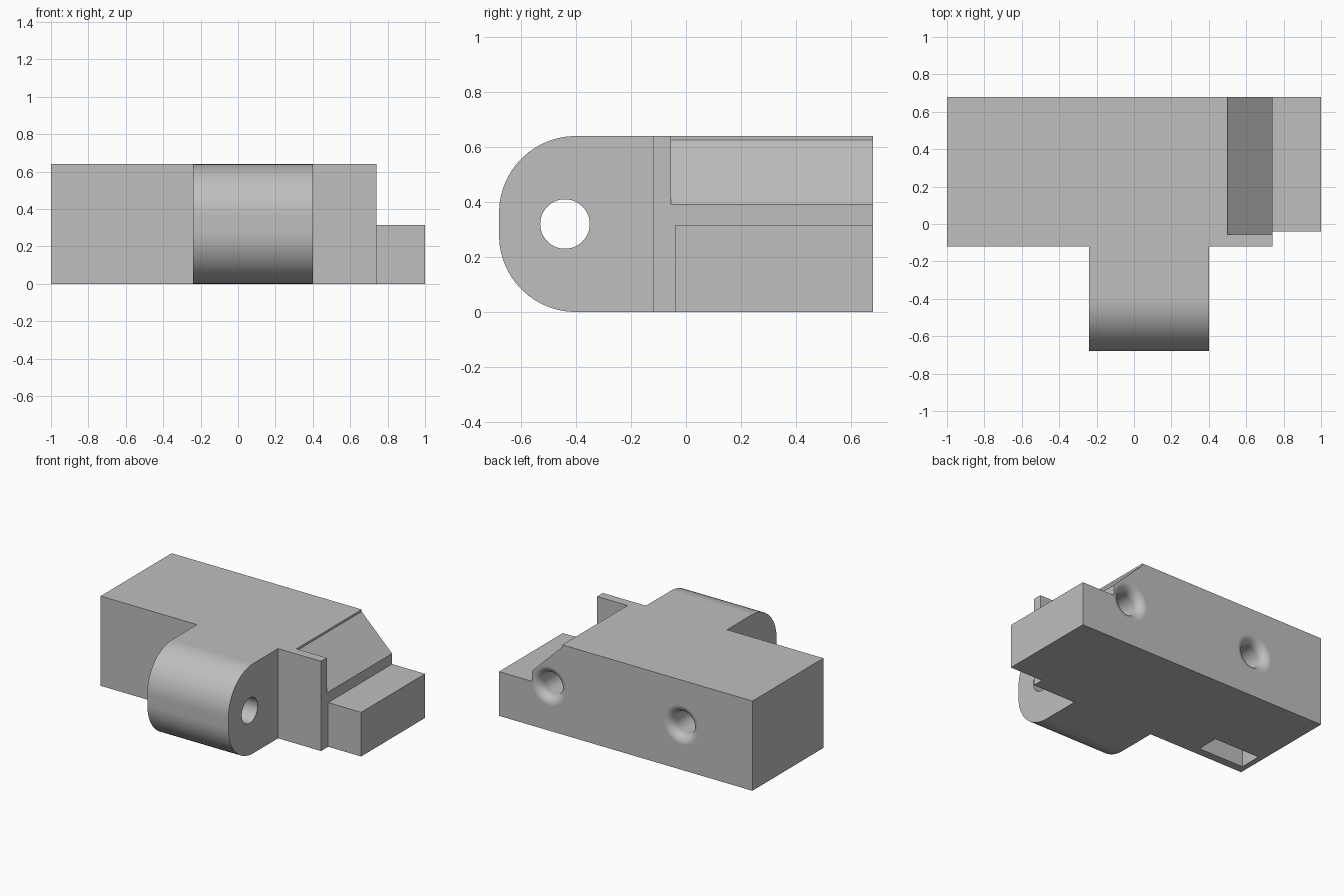
import bpy, bmesh, math
from mathutils import Matrix, Vector

cube = bpy.data.objects.get("Cube")
if cube:
    bpy.data.objects.remove(cube, do_unlink=True)

grey = bpy.data.materials.new("plain_grey")
grey.use_nodes = True
COLOUR = (0.52, 0.52, 0.52, 1)
grey.diffuse_color = COLOUR
grey.node_tree.nodes["Principled BSDF"].inputs["Base Color"].default_value = COLOUR


def make_object(name, bm):
    bmesh.ops.recalc_face_normals(bm, faces=bm.faces)
    mesh = bpy.data.meshes.new(name)
    bm.to_mesh(mesh)
    bm.free()
    mesh.materials.append(grey)
    obj = bpy.data.objects.new(name, mesh)
    bpy.context.collection.objects.link(obj)
    return obj


def extrude(points, direction):
    bm = bmesh.new()
    face = bm.faces.new([bm.verts.new(p) for p in points])
    out = bmesh.ops.extrude_face_region(bm, geom=[face], use_keep_orig=True)
    verts = [v for v in out["geom"] if isinstance(v, bmesh.types.BMVert)]
    bmesh.ops.translate(bm, verts=verts, vec=direction)
    return bm


def box(lo, hi):
    corners = [(lo[0], lo[1]), (hi[0], lo[1]), (hi[0], hi[1]), (lo[0], hi[1])]
    return extrude([(x, y, lo[2]) for x, y in corners], (0, 0, hi[2] - lo[2]))


def lathe_y(profile, x, z, steps=48):
    """Closed solid turned around a line parallel to y; profile is (radius, y)."""
    bm = bmesh.new()
    rings = []
    for r, y in profile:
        angles = [2 * math.pi * i / steps for i in range(steps)]
        rings.append([bm.verts.new((x + r * math.cos(a), y, z + r * math.sin(a)))
                      for a in angles])
    for a, b in zip(rings, rings[1:]):
        for i in range(steps):
            j = (i + 1) % steps
            bm.faces.new((a[i], a[j], b[j], b[i]))
    bm.faces.new(rings[0])
    bm.faces.new(rings[-1])
    return bm


HEIGHT, BACK, FRONT, NOSE = 0.64, 0.68, -0.12, -0.68
MID = HEIGHT / 2

# Main block with the protruding hinge knuckle and the end lip
plan = [(-1, FRONT), (-0.24, FRONT), (-0.24, NOSE), (0.40, NOSE), (0.40, FRONT),
        (0.74, FRONT), (0.74, -0.04), (1, -0.04), (1, BACK), (-1, BACK)]
bm = extrude([(x, y, 0) for x, y in plan], (0, 0, HEIGHT))

# Round the nose of the knuckle
nose_edges = [e for e in bm.edges
              if all(abs(v.co.y - NOSE) < 1e-4 for v in e.verts)
              and abs(e.verts[0].co.z - e.verts[1].co.z) < 1e-4]
bmesh.ops.bevel(bm, geom=nose_edges, offset=0.28, segments=14, profile=0.5, affect='EDGES')
body = make_object("hinge_block", bm)

cutters = []

# Sloped cut above the lip, leaving a thin plate at the front
slope = [(0.50, 0.8), (0.50, 0.625), (0.74, 0.39), (0.74, 0.315), (1.1, 0.315), (1.1, 0.8)]
cutters.append(make_object("slope_cutter", extrude([(x, -0.055, z) for x, z in slope], (0, 1, 0))))

# Pin hole through the knuckle
pin = lathe_y([(0.09, -0.5), (0.09, 0.5)], 0, 0)
bmesh.ops.transform(pin, matrix=Matrix.Rotation(math.pi / 2, 4, 'Z'), verts=pin.verts)
bmesh.ops.translate(pin, vec=Vector((0.08, -0.44, MID)), verts=pin.verts)
cutters.append(make_object("pin_hole_cutter", pin))

# Two blind holes in the back with rounded mouths
FILLET, BORE = 0.06, 0.08
mouth = [(BORE, 0.3)]
for i in range(11):
    t = math.pi / 2 * i / 10
    mouth.append((BORE + FILLET * (1 - math.cos(t)), BACK - FILLET * (1 - math.sin(t))))
mouth.append((BORE + FILLET, 0.8))
for x in (0.603, -0.44):
    cutters.append(make_object("back_hole_cutter", lathe_y(mouth, x, MID)))

# Rectangular pocket in the underside
cutters.append(make_object("pocket_cutter", box((-0.96, -0.06, -0.1), (-0.60, 0.10, 0.32))))

# Apply the cuts
bpy.ops.object.select_all(action='DESELECT')
bpy.context.view_layer.objects.active = body
body.select_set(True)
for cutter in cutters:
    cutter.hide_render = True
    mod = body.modifiers.new("cut", 'BOOLEAN')
    mod.operation = 'DIFFERENCE'
    mod.solver = 'EXACT'
    mod.object = cutter
    bpy.ops.object.modifier_apply(modifier=mod.name)
    bpy.data.objects.remove(cutter, do_unlink=True)

bpy.ops.object.shade_smooth_by_angle(angle=math.radians(30))
weighted = body.modifiers.new("even_shading", 'WEIGHTED_NORMAL')
weighted.keep_sharp = True
